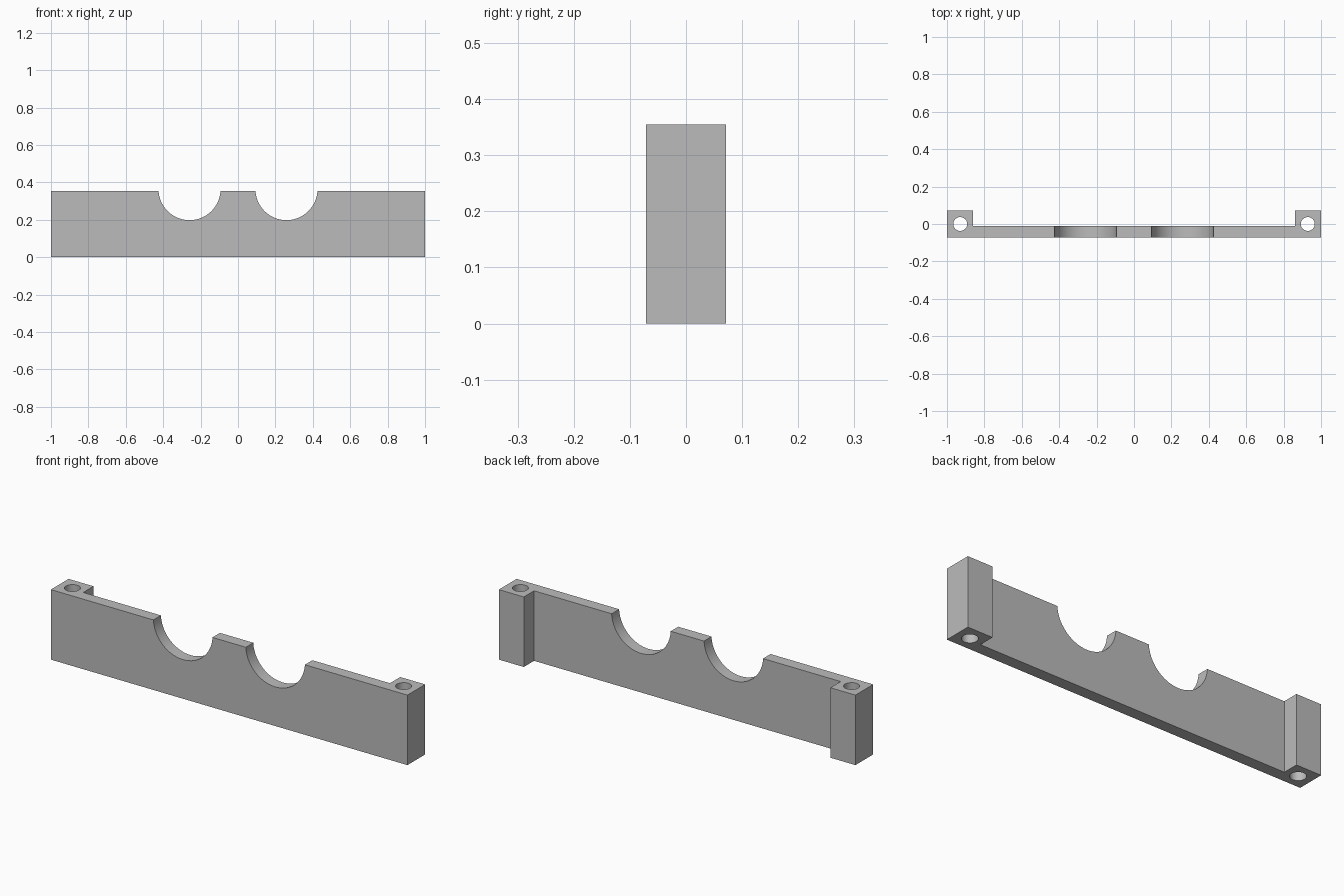
import bpy
import bmesh
import math

if "Cube" in bpy.data.objects:
    bpy.data.objects.remove(bpy.data.objects["Cube"], do_unlink=True)

HEIGHT = 0.355
HALF_DEPTH = 0.071
PLATE_BACK = -0.011
POST_INNER = 0.86

grey = bpy.data.materials.new("plain grey")
grey.use_nodes = True
colour = (0.5, 0.5, 0.5, 1)
grey.diffuse_color = colour
grey.node_tree.nodes["Principled BSDF"].inputs["Base Color"].default_value = colour


def cylinder(name, radius, depth, location, rotation=(0, 0, 0)):
    bpy.ops.mesh.primitive_cylinder_add(vertices=64, radius=radius, depth=depth,
                                        location=location, rotation=rotation)
    obj = bpy.context.object
    obj.name = name
    obj.hide_render = True
    return obj


# Plate with a square post behind each end, extruded from its plan outline
half = [(1, -HALF_DEPTH), (1, HALF_DEPTH), (POST_INNER, HALF_DEPTH), (POST_INNER, PLATE_BACK)]
outline = half + [(-x, y) for x, y in reversed(half)]
bm = bmesh.new()
face = bm.faces.new([bm.verts.new((x, y, 0)) for x, y in outline])
result = bmesh.ops.extrude_face_region(bm, geom=[face])
top = [v for v in result["geom"] if isinstance(v, bmesh.types.BMVert)]
bmesh.ops.translate(bm, verts=top, vec=(0, 0, HEIGHT))
bmesh.ops.recalc_face_normals(bm, faces=bm.faces)
mesh = bpy.data.meshes.new("support_bracket")
bm.to_mesh(mesh)
bm.free()
mesh.materials.append(grey)
bracket = bpy.data.objects.new("support_bracket", mesh)
bpy.context.collection.objects.link(bracket)

# Round cradles in the top edge and vertical screw holes through the posts
cutters = []
for side, sx in (("left", 1), ("right", -1)):
    cutters.append(cylinder(side + "_cradle_cutter", 0.166, 0.4,
                            (sx * 0.259, 0, 0.364), (math.pi / 2, 0, 0)))
    cutters.append(cylinder(side + "_screw_hole_cutter", 0.037, 1,
                            (sx * 0.929, 0, HEIGHT / 2)))

bpy.ops.object.select_all(action="DESELECT")
bracket.select_set(True)
bpy.context.view_layer.objects.active = bracket
for cutter in cutters:
    cut = bracket.modifiers.new(cutter.name, "BOOLEAN")
    cut.operation = "DIFFERENCE"
    cut.solver = "EXACT"
    cut.object = cutter
    bpy.ops.object.modifier_apply(modifier=cut.name)
for cutter in cutters:
    bpy.data.objects.remove(cutter, do_unlink=True)

bpy.ops.object.shade_smooth_by_angle(angle=math.radians(30))
